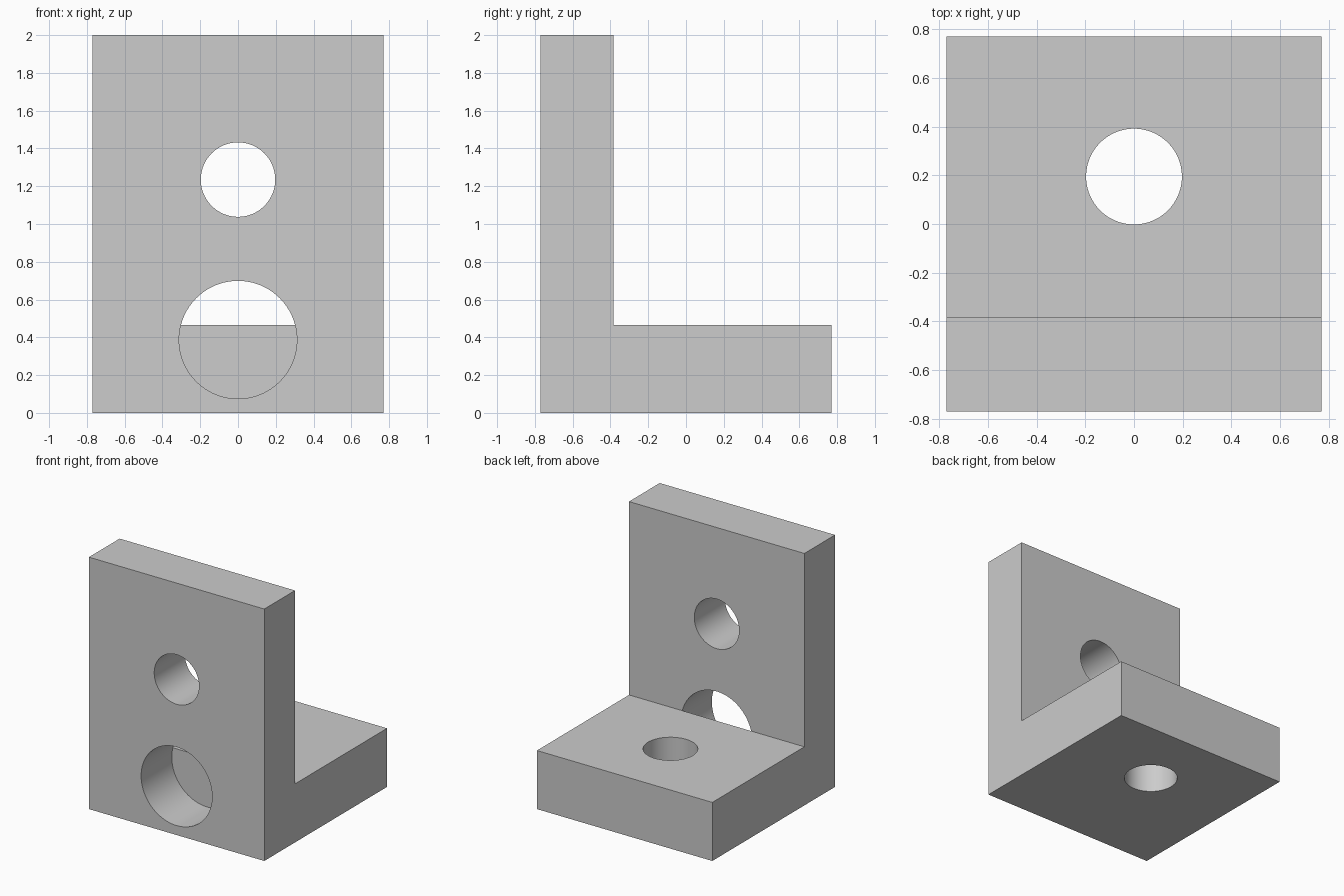
import bpy
import bmesh
from mathutils import Matrix, Vector

cube = bpy.data.objects.get("Cube")
if cube:
    bpy.data.objects.remove(cube, do_unlink=True)

HALF = 0.77        # half width and half depth
WALL_BACK = -0.385
BASE_TOP = 0.465
HEIGHT = 2.0

grey = bpy.data.materials.new("plain grey")
grey.use_nodes = True
colour = (0.604, 0.604, 0.604, 1.0)
grey.diffuse_color = colour
grey.node_tree.nodes["Principled BSDF"].inputs["Base Color"].default_value = colour


def make_object(name, bm):
    bmesh.ops.recalc_face_normals(bm, faces=bm.faces)
    mesh = bpy.data.meshes.new(name)
    bm.to_mesh(mesh)
    bm.free()
    mesh.materials.append(grey)
    obj = bpy.data.objects.new(name, mesh)
    bpy.context.collection.objects.link(obj)
    return obj


def prism(name, outline, direction):
    """Extrude a closed outline along a direction."""
    bm = bmesh.new()
    face = bm.faces.new([bm.verts.new(p) for p in outline])
    moved = bmesh.ops.extrude_face_region(bm, geom=[face], use_keep_orig=True)["geom"]
    verts = [v for v in moved if isinstance(v, bmesh.types.BMVert)]
    bmesh.ops.translate(bm, verts=verts, vec=direction)
    return make_object(name, bm)


def circle(centre, radius, axis, sides=96):
    """Points of a circle around the y or z axis."""
    start = Vector((radius, 0, 0))
    return [Vector(centre) + Matrix.Rotation(6.2831853 * i / sides, 3, axis) @ start
            for i in range(sides)]


# L-shaped bracket: upright wall at the front, thick base behind it
profile = [(-HALF, 0), (HALF, 0), (HALF, BASE_TOP), (WALL_BACK, BASE_TOP),
           (WALL_BACK, HEIGHT), (-HALF, HEIGHT)]
bracket = prism("angle_bracket", [(-HALF, y, z) for y, z in profile], (2 * HALF, 0, 0))

# Holes: small through the wall, large as deep as the wall, one through the base
cutters = [
    prism("wall_hole_cutter", circle((0, -1, 1.235), 0.197, 'Y'), (0, 1, 0)),
    prism("large_bore_cutter", circle((0, -1, 0.387), 0.312, 'Y'), (0, 1 + WALL_BACK, 0)),
    prism("base_hole_cutter", circle((0, 0.195, -0.2), 0.197, 'Z'), (0, 0, 1)),
]
bpy.context.view_layer.objects.active = bracket
for cutter in cutters:
    mod = bracket.modifiers.new(cutter.name, 'BOOLEAN')
    mod.operation = 'DIFFERENCE'
    mod.solver = 'EXACT'
    mod.object = cutter
    bpy.ops.object.modifier_apply(modifier=mod.name)
    bpy.data.objects.remove(cutter, do_unlink=True)

# Smooth hole walls with crisp edges
bpy.ops.object.select_all(action='DESELECT')
bracket.select_set(True)
bpy.ops.object.shade_smooth_by_angle(angle=0.52)
